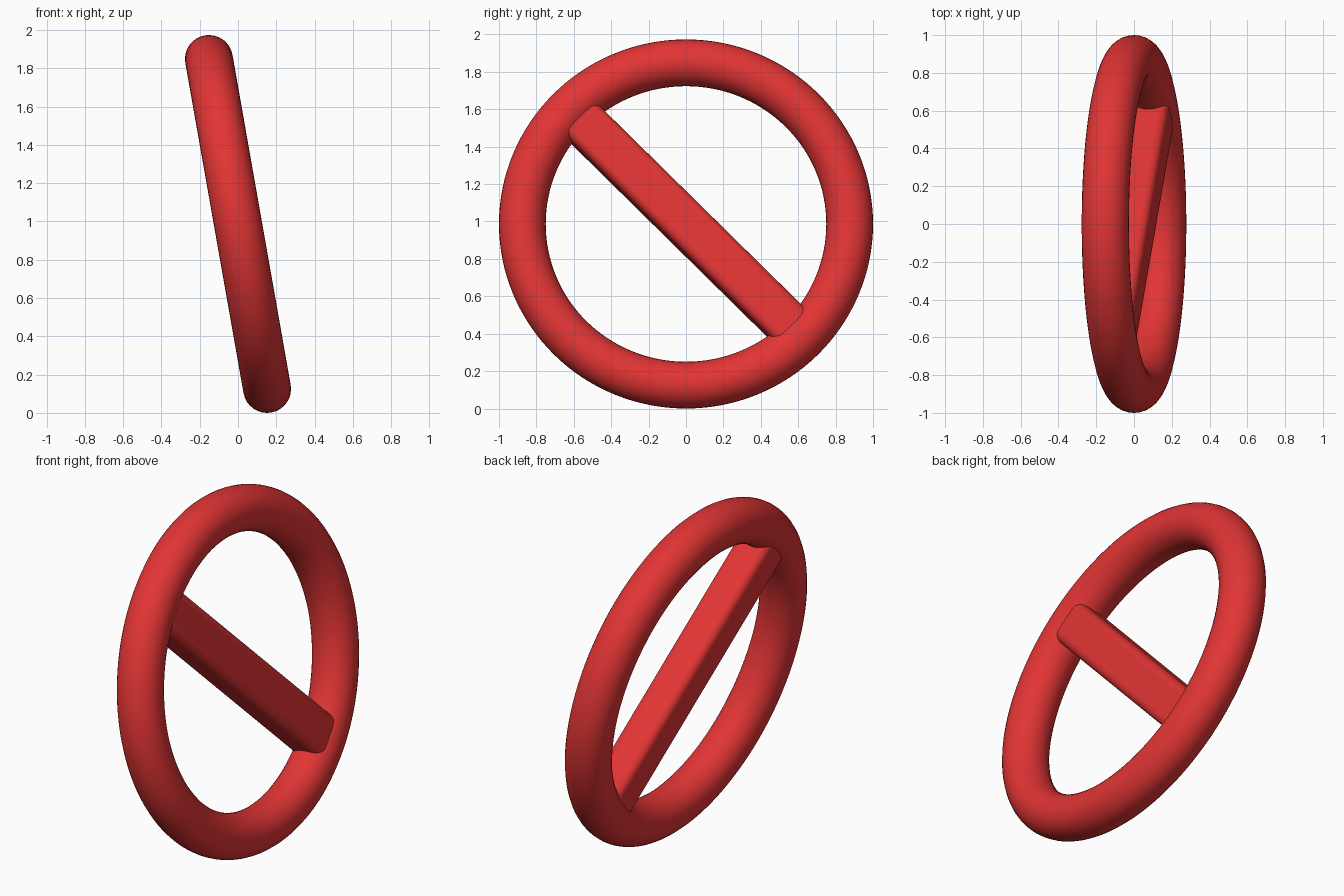
import bpy
from math import radians, cos
from mathutils import Matrix

if "Cube" in bpy.data.objects:
    bpy.data.objects.remove(bpy.data.objects["Cube"], do_unlink=True)

MAJOR, TUBE, TILT = 0.875, 0.125, radians(10)
CENTRE_Z = MAJOR * cos(TILT) + TUBE

red = bpy.data.materials.new("sign_red")
red.use_nodes = True
colour = (0.76, 0.035, 0.035, 1)
red.diffuse_color = colour
red.node_tree.nodes["Principled BSDF"].inputs["Base Color"].default_value = colour

# Leaning plane of the sign: local z is the ring axis
lean = (Matrix.Translation((0, 0, CENTRE_Z))
        @ Matrix.Rotation(-TILT, 4, 'Y') @ Matrix.Rotation(radians(90), 4, 'Y'))


def finish(obj, name, matrix):
    obj.name = name
    obj.matrix_world = matrix
    obj.data.materials.append(red)
    bpy.ops.object.shade_smooth_by_angle(angle=radians(40))


# Ring
bpy.ops.mesh.primitive_torus_add(major_radius=MAJOR, minor_radius=TUBE,
                                 major_segments=128, minor_segments=32)
finish(bpy.context.object, "ring", lean)

# Diagonal bar with rounded edges, its ends buried in the ring
bpy.ops.mesh.primitive_cube_add(size=1)
bar = bpy.context.object
bar.data.transform(Matrix.Diagonal((2 * MAJOR - 0.06, 0.24, 0.2, 1)))
bevel = bar.modifiers.new("rounded_edges", 'BEVEL')
bevel.width = 0.045
bevel.segments = 5
finish(bar, "diagonal_bar", lean @ Matrix.Rotation(radians(45), 4, 'Z'))
